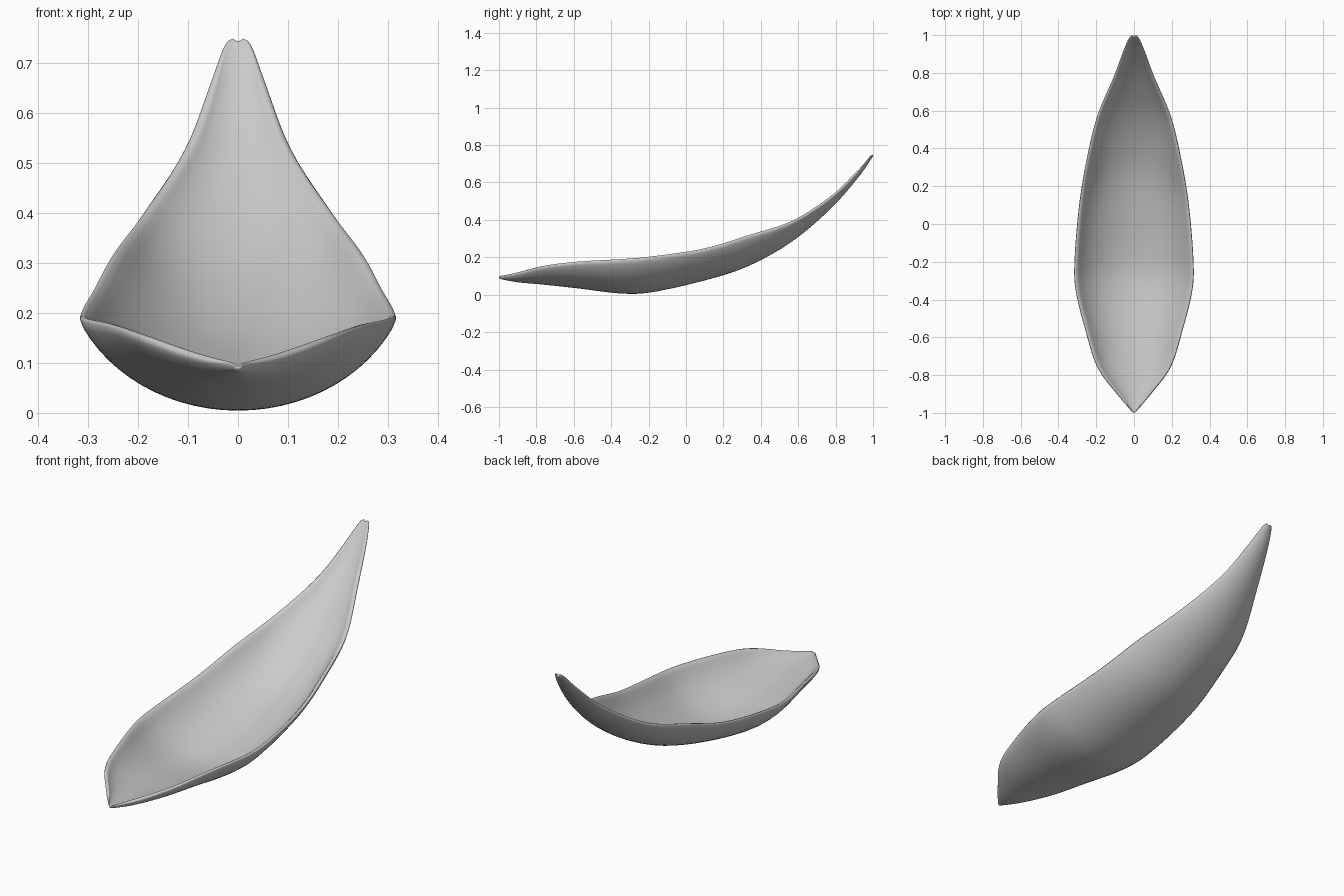
import bpy, bmesh, math
from mathutils import Vector

cube = bpy.data.objects.get("Cube")
if cube:
    bpy.data.objects.remove(cube)

# Stations along the petal: y, half width, rim height, keel height
STATIONS = [Vector(s) for s in (
    (-1.0, 0.006, 0.096, 0.085),
    (-0.9, 0.095, 0.114, 0.066),
    (-0.76, 0.20, 0.152, 0.053),
    (-0.57, 0.262, 0.175, 0.032),
    (-0.35, 0.317, 0.188, 0.005),
    (-0.18, 0.322, 0.203, 0.012),
    (0.1, 0.298, 0.245, 0.075),
    (0.33, 0.26, 0.315, 0.15),
    (0.57, 0.202, 0.392, 0.285),
    (0.78, 0.112, 0.525, 0.465),
    (0.92, 0.058, 0.66, 0.625),
    (0.985, 0.028, 0.735, 0.717),
    (1.0, 0.01, 0.748, 0.74))]
STEPS = 4          # loft sections between stations
SIDES = 14         # segments across the petal
ARC = math.radians(68)
THICK = 0.02


def spline(pts, steps):
    """Smooth curve through all the points."""
    ext = [2 * pts[0] - pts[1]] + pts + [2 * pts[-1] - pts[-2]]
    out = []
    for a, b, c, d in zip(ext, ext[1:], ext[2:], ext[3:]):
        for i in range(steps):
            t = i / steps
            out.append(b + 0.5 * t * (c - a + t * (2 * a - 5 * b + 4 * c - d
                                                   + t * (3 * (b - c) + d - a))))
    return out + [pts[-1]]


def section(s, slope):
    """Closed cross-section: outer arc, then inner arc back again."""
    y, w, rim, keel = s
    thick = THICK * min(1, 0.5 + w * 5)
    outer, inner = [], []
    for i in range(SIDES + 1):
        t = ARC * (2 * i / SIDES - 1)
        x = math.sin(t) / math.sin(ARC)
        z = (1 - math.cos(t)) / (1 - math.cos(ARC))
        p = Vector((w * x, y, keel + (rim - keel) * z))
        # inner skin is offset along the surface normal
        n = Vector((0, -math.sin(slope), math.cos(slope))) * math.cos(t)
        n.x = -math.sin(t) * min(1, w / 0.06)
        outer.append(p)
        inner.append(p + n * thick)
    return outer + inner[::-1]


# Petal shell, lofted from front point to raised back tip
sections = spline(STATIONS, STEPS)
bm = bmesh.new()
rings = []
for i, s in enumerate(sections):
    a, b = sections[max(i - 1, 0)], sections[min(i + 1, len(sections) - 1)]
    slope = math.atan2(b[3] - a[3], b[0] - a[0])
    slope = max(slope, 0)
    rings.append([bm.verts.new(p) for p in section(s, slope)])
count = len(rings[0])
for r, q in zip(rings, rings[1:]):
    for i in range(count):
        j = (i + 1) % count
        bm.faces.new((r[i], r[j], q[j], q[i]))
# End caps as strips joining the outer and inner skins
for r in (rings[0], rings[-1]):
    for i in range(SIDES):
        bm.faces.new((r[i], r[i + 1], r[count - 2 - i], r[count - 1 - i]))
bmesh.ops.recalc_face_normals(bm, faces=bm.faces)

mesh = bpy.data.meshes.new("petal")
bm.to_mesh(mesh)
bm.free()
petal = bpy.data.objects.new("petal", mesh)
bpy.context.collection.objects.link(petal)

# Rounded lip and smooth skin
petal.modifiers.new("round_lip", 'SUBSURF').levels = 1
petal.modifiers["round_lip"].render_levels = 1
mesh.polygons.foreach_set("use_smooth", [True] * len(mesh.polygons))

# Plain grey
grey = bpy.data.materials.new("light_grey")
grey.use_nodes = True
color = (0.6, 0.6, 0.6, 1)
grey.diffuse_color = color
grey.node_tree.nodes["Principled BSDF"].inputs["Base Color"].default_value = color
mesh.materials.append(grey)
